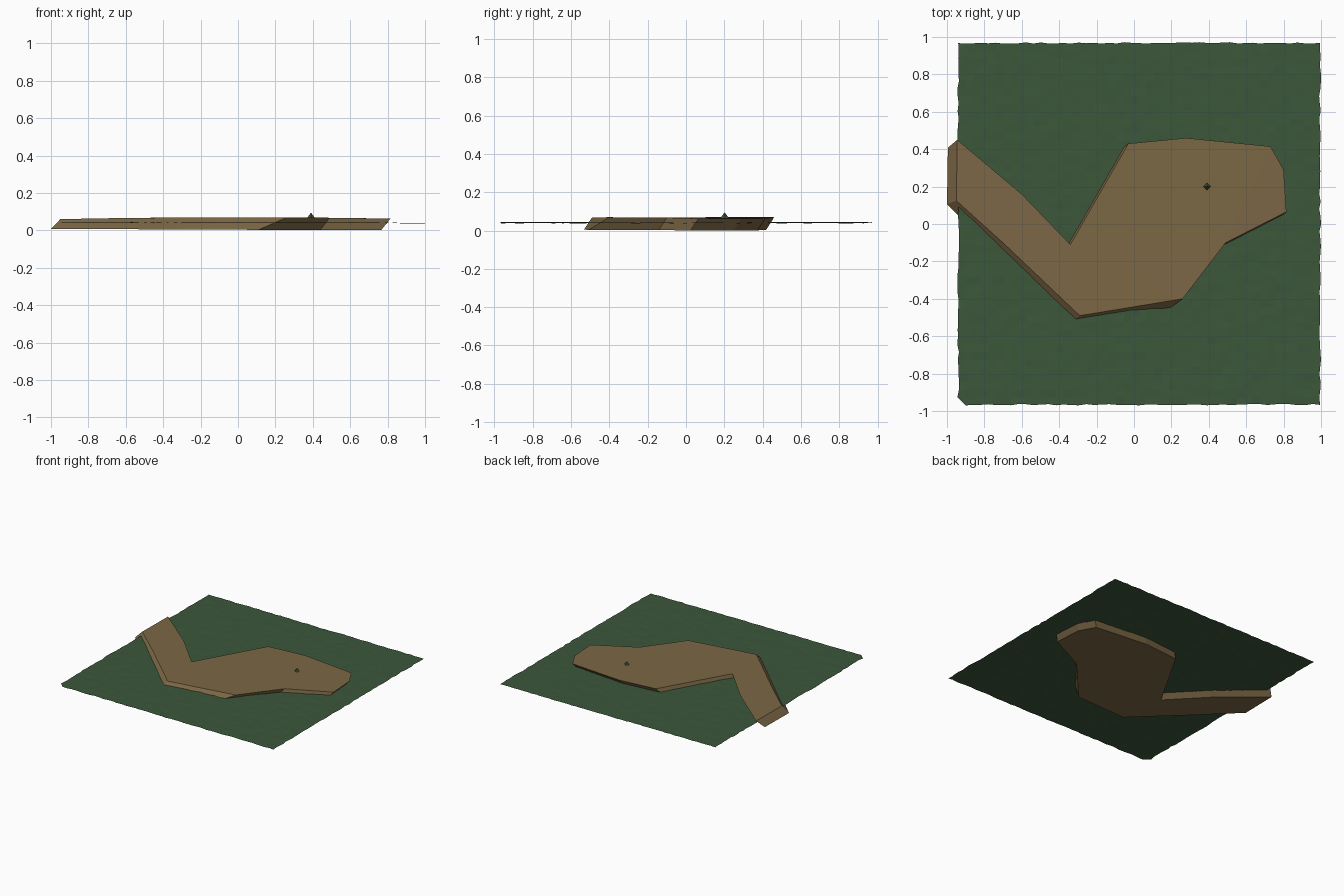
import bpy, bmesh, random
from mathutils import Vector

if "Cube" in bpy.data.objects:
    bpy.data.objects.remove(bpy.data.objects["Cube"])

random.seed(4)


def make_object(name, bm, color):
    bmesh.ops.recalc_face_normals(bm, faces=bm.faces)
    mesh = bpy.data.meshes.new(name)
    bm.to_mesh(mesh)
    bm.free()
    mat = bpy.data.materials.new(name + "_color")
    mat.diffuse_color = (*color, 1)
    mat.use_nodes = True
    mat.node_tree.nodes["Principled BSDF"].inputs["Base Color"].default_value = mat.diffuse_color
    mesh.materials.append(mat)
    obj = bpy.data.objects.new(name, mesh)
    bpy.context.collection.objects.link(obj)
    return obj


# Grass sheet: fine grid with slight unevenness and ragged borders
N = 48
x0, x1, y0, y1 = -0.94, 0.995, -0.967, 0.967
bm = bmesh.new()
bmesh.ops.create_grid(bm, x_segments=N, y_segments=N, size=1)
bump = Vector((0.40, 0.19, 0))
for v in bm.verts:
    edge_x, edge_y = abs(v.co.x) > 0.999, abs(v.co.y) > 0.999
    x = x0 + (v.co.x + 1) / 2 * (x1 - x0)
    y = y0 + (v.co.y + 1) / 2 * (y1 - y0)
    if edge_x and not edge_y:
        x += random.uniform(-0.005, 0.005)
    if edge_y and not edge_x:
        y += random.uniform(-0.003, 0.005)
    v.co = (x, y, 0.041 - 0.002 * x + random.uniform(-0.0015, 0.0015))
# one tuft pokes up through the path
tuft = min(bm.verts, key=lambda v: (v.co.xy - bump.xy).length)
tuft.co.z = 0.095
bmesh.ops.triangulate(bm, faces=[f for f in tuft.link_faces])
# clipped front left corner
corner = min(bm.verts, key=lambda v: v.co.x + v.co.y)
ends = [e.other_vert(corner) for e in corner.link_edges if len(e.link_faces) == 1]
if len(corner.link_faces) == 1:
    bmesh.utils.face_split(corner.link_faces[0], ends[0], ends[1])
bmesh.ops.delete(bm, geom=[corner], context='VERTS')
make_object("grass_ground", bm, (0.045, 0.095, 0.043))

# Dirt path: bent slab whose underside is shifted towards the front left
outline = [(-0.945, 0.45), (-0.60, 0.16), (-0.34, -0.11), (-0.03, 0.43),
           (0.28, 0.46), (0.73, 0.415), (0.80, 0.29), (0.815, 0.065),
           (0.49, -0.10), (0.26, -0.40), (-0.29, -0.49), (-0.69, -0.11),
           (-0.95, 0.125)]
bm = bmesh.new()
top, bottom = [], []
for i, (x, y) in enumerate(outline):
    tilt = -0.004 * x
    top.append(bm.verts.new((x, y, 0.070 - 0.011 * x * x)))
    dx, dy = (-0.15, -0.11) if i == 9 else (-0.05, -0.042)
    if i == 12:
        dy = -0.02
    bottom.append(bm.verts.new((x + dx, y + dy, 0.004 + tilt)))
caps = [bm.faces.new(top), bm.faces.new(bottom[::-1])]
n = len(outline)
for i in range(n):
    j = (i + 1) % n
    bm.faces.new((top[i], bottom[i], bottom[j], top[j]))
bmesh.ops.triangulate(bm, faces=caps)
make_object("dirt_path", bm, (0.2, 0.135, 0.06))
